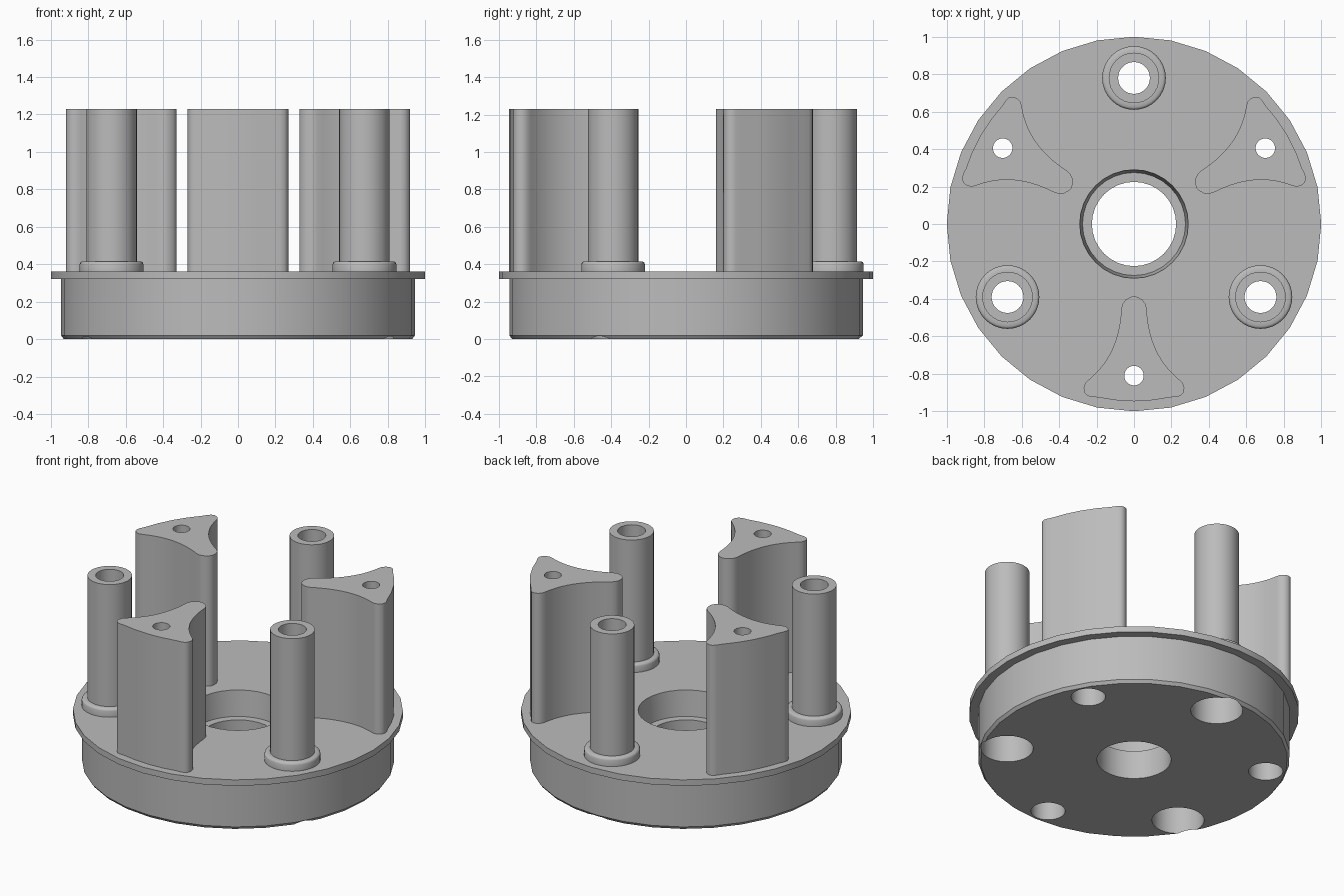
import bpy, bmesh, math
from mathutils import Vector, Matrix
from mathutils.geometry import interpolate_bezier

old = bpy.data.objects.get("Cube")
if old:
    bpy.data.objects.remove(old, do_unlink=True)

grey = bpy.data.materials.new("plain grey")
grey.use_nodes = True
GREY = (0.5, 0.5, 0.5, 1)
grey.diffuse_color = GREY
grey.node_tree.nodes["Principled BSDF"].inputs["Base Color"].default_value = GREY

DECK, TOP = 0.36, 1.23


def add_object(name, bm):
    bmesh.ops.recalc_face_normals(bm, faces=bm.faces)
    mesh = bpy.data.meshes.new(name)
    bm.to_mesh(mesh)
    bm.free()
    mesh.materials.append(grey)
    obj = bpy.data.objects.new(name, mesh)
    bpy.context.collection.objects.link(obj)
    return obj


def activate(obj):
    bpy.ops.object.select_all(action='DESELECT')
    obj.select_set(True)
    bpy.context.view_layer.objects.active = obj


def smooth(obj, degrees):
    activate(obj)
    bpy.ops.object.shade_smooth_by_angle(angle=math.radians(degrees))


def lathe(name, profile, sides, centre=(0, 0)):
    """Spin a closed (radius, height) outline around a vertical axis."""
    bm = bmesh.new()
    rings = []
    for i in range(sides):
        a = math.tau * i / sides
        rings.append([bm.verts.new((centre[0] + r * math.cos(a),
                                    centre[1] + r * math.sin(a), z))
                      for r, z in profile])
    n = len(profile)
    for i in range(sides):
        a, b = rings[i], rings[(i + 1) % sides]
        for j in range(n):
            k = (j + 1) % n
            bm.faces.new((a[j], a[k], b[k], b[j]))
    return add_object(name, bm)


def cut(obj, centre, radius, low, high, sides=32):
    """Drill a vertical round hole and remove the cutter."""
    bm = bmesh.new()
    bmesh.ops.create_cone(bm, cap_ends=True, segments=sides,
                          radius1=radius, radius2=radius, depth=high - low,
                          matrix=Matrix.Translation((*centre, (low + high) / 2)))
    cutter = add_object("hole_cutter", bm)
    cutter.hide_render = True
    mod = obj.modifiers.new("hole", 'BOOLEAN')
    mod.operation, mod.solver, mod.object = 'DIFFERENCE', 'EXACT', cutter
    activate(obj)
    bpy.ops.object.modifier_apply(modifier=mod.name)
    bpy.data.objects.remove(cutter, do_unlink=True)


def polar(radius, degrees):
    a = math.radians(degrees)
    return radius * math.cos(a), radius * math.sin(a)


# Flanged base with a stepped centre hole
base = lathe("base", [(0.225, 0), (0.93, 0), (0.945, 0.02), (0.945, 0.32),
                      (1, 0.32), (1, DECK), (0.29, DECK), (0.275, 0.19),
                      (0.225, 0.19)], 32)

# Tubes with rounded collars
for i, angle in enumerate((90, 210, 330)):
    centre = polar(0.78, angle)
    cut(base, centre, 0.158, -0.1, 0.25)
    cut(base, centre, 0.085, 0.2, 0.5)
    tube = lathe(f"tube_{i + 1}",
                 [(0.085, DECK), (0.17, DECK), (0.17, 0.4), (0.166, 0.41),
                  (0.157, 0.415), (0.135, 0.415), (0.135, TOP), (0.085, TOP)],
                 32, centre)
    smooth(tube, 40)

# Half outline of the post: rounded nose, concave flank, rounded corner
flank = interpolate_bezier(Vector((0.067, -0.45)), Vector((0.075, -0.6)),
                           Vector((0.12, -0.73)), Vector((0.24, -0.83)), 14)
half = [Vector((0.02, -0.39)), Vector((0.045, -0.405)), Vector((0.06, -0.425))]
half += [p.to_2d() for p in flank]
half += [Vector(p) for p in ((0.261, -0.85), (0.269, -0.875), (0.265, -0.9),
                             (0.25, -0.917), (0.225, -0.924), (0.19, -0.926),
                             (0.1, -0.941))]
outline = ([Vector((0, -0.385))] + half + [Vector((0, -0.947))]
           + [Vector((-p.x, p.y)) for p in reversed(half)])

# Three-cornered posts
for i, angle in enumerate((270, 30, 150)):
    centre = polar(0.81, angle)
    cut(base, centre, 0.104, -0.1, 0.25)
    cut(base, centre, 0.052, 0.2, 0.5)
    bm = bmesh.new()
    bottom = bm.faces.new([bm.verts.new((p.x, p.y, DECK)) for p in outline])
    wall = bmesh.ops.extrude_face_region(bm, geom=[bottom], use_keep_orig=True)
    bmesh.ops.translate(bm, vec=(0, 0, TOP - DECK),
                        verts=[v for v in wall["geom"]
                               if isinstance(v, bmesh.types.BMVert)])
    bmesh.ops.rotate(bm, verts=bm.verts,
                     matrix=Matrix.Rotation(math.radians(angle - 270), 3, 'Z'))
    post = add_object(f"post_{i + 1}", bm)
    cut(post, centre, 0.052, 0.2, 1.5)
    smooth(post, 45)

smooth(base, 30)
